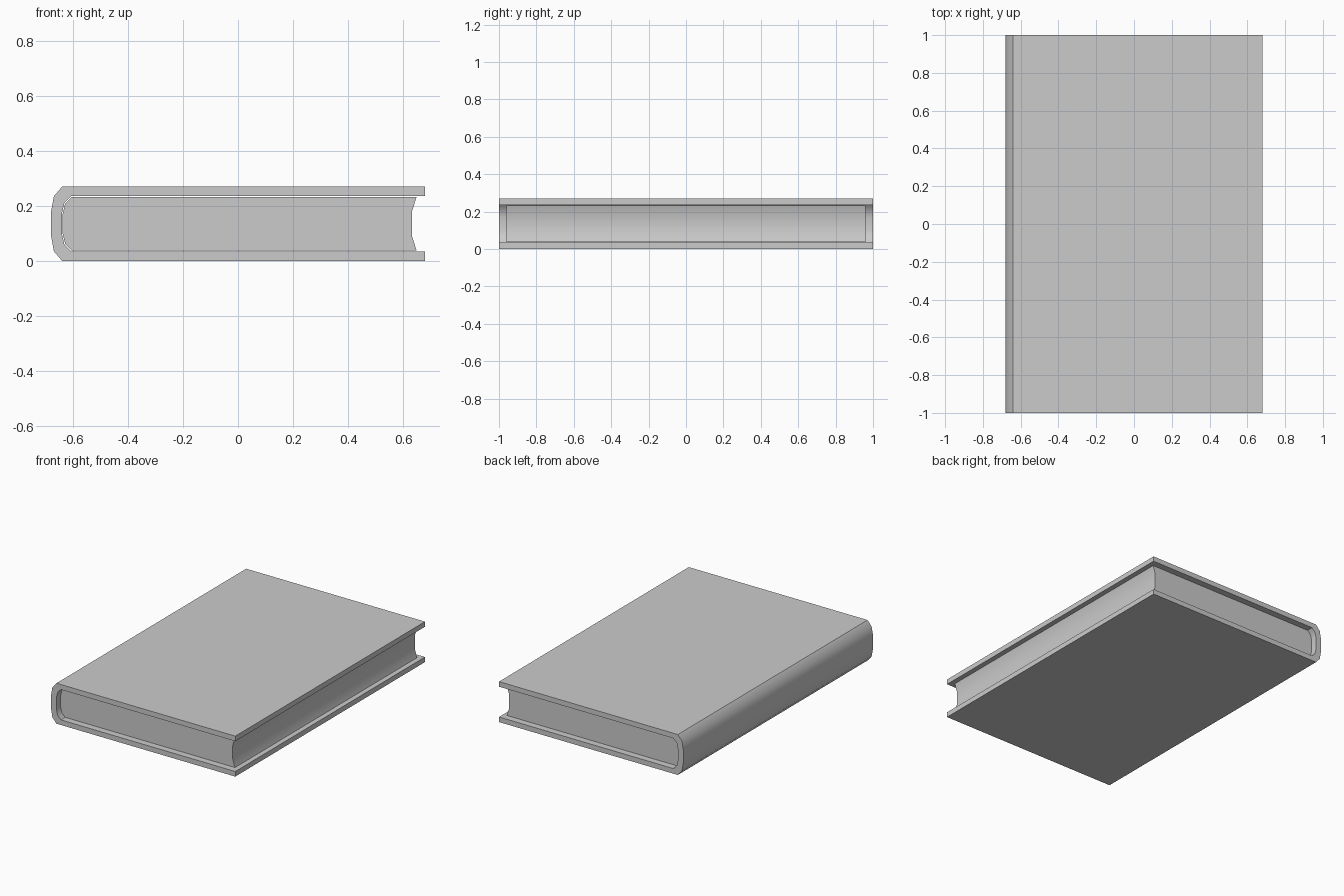
import bpy, bmesh, math

cube = bpy.data.objects.get("Cube")
if cube:
    bpy.data.objects.remove(cube, do_unlink=True)

HEIGHT = 0.27
MID = HEIGHT / 2

grey = bpy.data.materials.new("plain grey")
grey.use_nodes = True
colour = (0.6, 0.6, 0.6, 1)
grey.diffuse_color = colour
grey.node_tree.nodes["Principled BSDF"].inputs["Base Color"].default_value = colour


def mirrored(half):
    """Upper half of a profile, followed by its reflection in mid height."""
    return half + [(x, HEIGHT - z) for x, z in reversed(half)]


def extrude_profile(name, points, half_depth):
    """Solid with the given x-z profile, running along y."""
    bm = bmesh.new()
    face = bm.faces.new([bm.verts.new((x, -half_depth, z)) for x, z in points])
    out = bmesh.ops.extrude_face_region(bm, geom=[face], use_keep_orig=True)
    moved = [g for g in out["geom"] if isinstance(g, bmesh.types.BMVert)]
    bmesh.ops.translate(bm, verts=moved, vec=(0, 2 * half_depth, 0))
    bmesh.ops.recalc_face_normals(bm, faces=bm.faces)
    mesh = bpy.data.meshes.new(name)
    bm.to_mesh(mesh)
    bm.free()
    mesh.materials.append(grey)
    obj = bpy.data.objects.new(name, mesh)
    bpy.context.collection.objects.link(obj)
    bpy.ops.object.select_all(action="DESELECT")
    obj.select_set(True)
    bpy.context.view_layer.objects.active = obj
    bpy.ops.object.shade_smooth_by_angle(angle=math.radians(46))
    return obj


# Cover: two boards joined by a rounded spine
outer = mirrored([(0.68, HEIGHT), (-0.64, HEIGHT), (-0.67, 0.235), (-0.68, 0.18)])
inner = mirrored([(0.68, 0.236), (-0.607, 0.236), (-0.632, 0.21), (-0.641, 0.17)])
extrude_profile("cover", outer + inner[::-1], 1.0)

# Page block: rounded at the spine, hollowed along the fore edge
spine_side = mirrored([(-0.605, 0.233), (-0.629, 0.208), (-0.638, 0.17)])
fore_edge = mirrored([(0.65, 0.233), (0.633, 0.18)])
extrude_profile("page_block", spine_side + fore_edge[::-1], 0.96)
